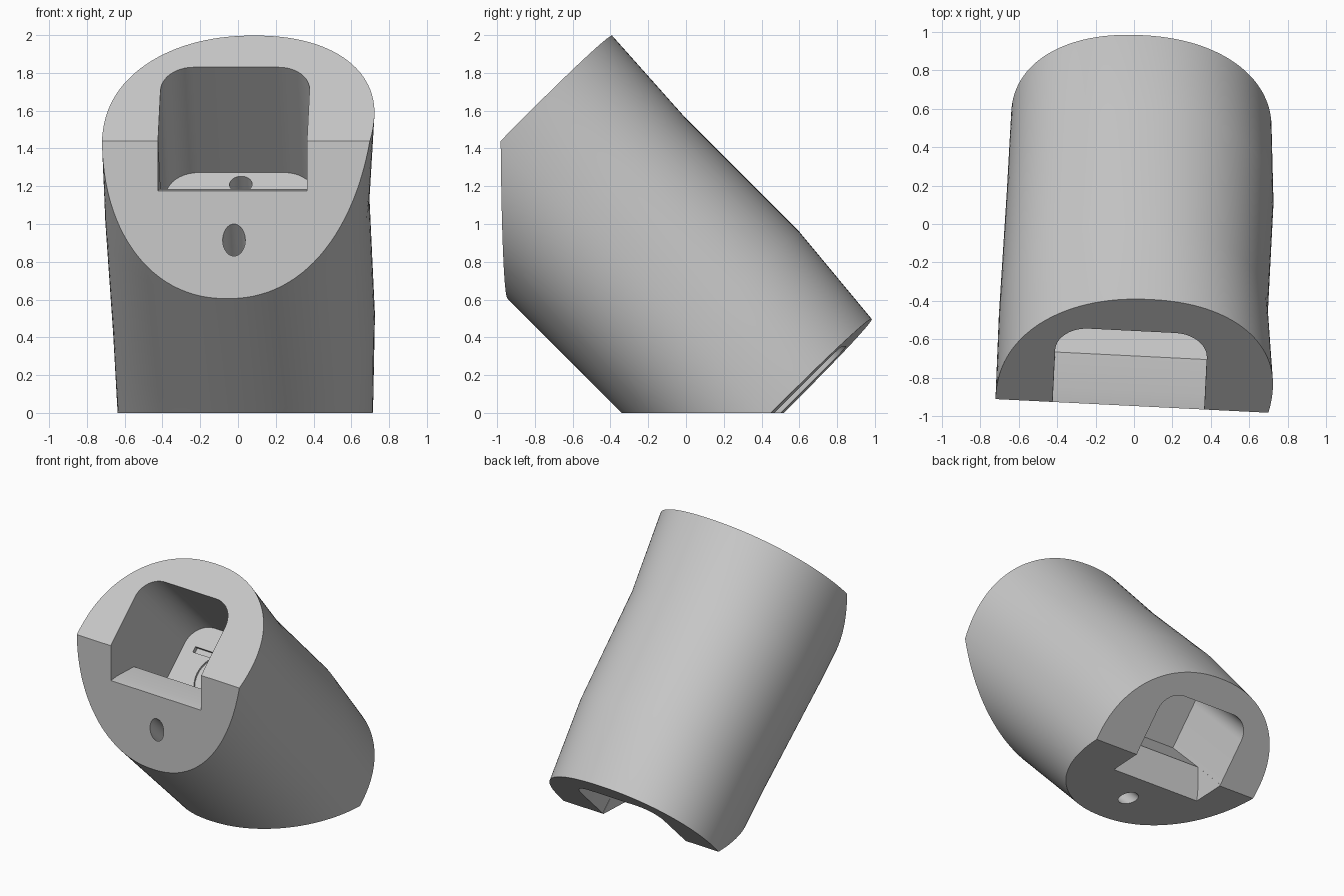
import bpy, bmesh, math
from mathutils import Matrix, Vector

cube = bpy.data.objects.get("Cube")
if cube:
    bpy.data.objects.remove(cube, do_unlink=True)

YAW = Matrix.Rotation(-0.05, 4, 'Z')
MID = 0.95          # mirror position along the leaning axis
CX = 0.018          # centre line of the upper openings

grey = bpy.data.materials.new("plain_grey")
grey.use_nodes = True
grey.diffuse_color = (0.58, 0.58, 0.58, 1)
grey.node_tree.nodes["Principled BSDF"].inputs["Base Color"].default_value = (0.58, 0.58, 0.58, 1)


def place(x, p, t):
    """x across, p up-and-back across the tilt, t up-and-forward along it."""
    return Vector((x, (p - t) / 2, (p + t) / 2))


def loft(bm, rings):
    """Closed solid through rings of equal point count."""
    loops = [[bm.verts.new(co) for co in ring] for ring in rings]
    for a, b in zip(loops, loops[1:]):
        for i in range(len(a)):
            j = (i + 1) % len(a)
            bm.faces.new((a[i], a[j], b[j], b[i]))
    bm.faces.new(loops[0][::-1])
    bm.faces.new(loops[-1])


def finish(bm, name):
    bmesh.ops.recalc_face_normals(bm, faces=bm.faces)
    bm.transform(YAW)
    mesh = bpy.data.meshes.new(name)
    bm.to_mesh(mesh)
    bm.free()
    mesh.materials.append(grey)
    ob = bpy.data.objects.new(name, mesh)
    bpy.context.collection.objects.link(ob)
    return ob


def prism(name, outline, t0, t1):
    """Extrude an (x, p) outline along the tilt."""
    bm = bmesh.new()
    loft(bm, [[place(x, p, t) for x, p in outline] for t in (t0, t1)])
    return finish(bm, name)


def circle(x, p, r, n=40):
    k = math.sqrt(2)
    return [(x + r * math.cos(i * math.tau / n), p + k * r * math.sin(i * math.tau / n))
            for i in range(n)]


def arch(cx, half, low, high, r, n=10):
    """Square at the bottom, rounded at the two top corners."""
    k = math.sqrt(2)
    pts = [(cx - half, low), (cx + half, low)]
    for side in (1, -1):
        for i in range(n + 1):
            a = math.pi / 2 * (i / n if side > 0 else 1 - i / n)
            pts.append((cx + side * (half - r + r * math.cos(a)),
                        high - k * r * (1 - math.sin(a))))
    return pts


def sill(name, cx, half, mirrored):
    """Wedge that lowers the front of a pocket to a nearly level sill."""
    bm = bmesh.new()
    rings = []
    for x in (cx - half, cx + half):
        ring = []
        for y, z in ((-0.67, 1.185), (-0.87, 1.185), (-0.96, 1.173), (-1.2, 1.173),
                     (-1.2, 1.75), (-0.6, 1.2)):
            if mirrored:
                y, z = z - MID, y + MID
            ring.append((x, y, z))
        rings.append(ring)
    loft(bm, rings)
    return finish(bm, name)


def soft(v):
    """Slightly squared circle component."""
    return math.copysign(abs(v) ** 0.92, v)


# Leaning body: centre x, half width, skew, top p, position t
bm = bmesh.new()
sections = [(0.012, 0.678, -0.02, 1.48, -0.485), (0.025, 0.694, 0.0, 1.56, 0.36),
            (0.02, 0.697, 0.03, 1.56, 1.56), (0.045, 0.715, 0.06, 1.61, 2.385)]
rings = []
for cx, half, skew, top, t in sections:
    mid, ph = (top - 0.34) / 2, (top + 0.34) / 2
    ring = []
    for i in range(112):
        a = i * math.tau / 112
        c, s = soft(math.cos(a)), soft(math.sin(a))
        ring.append(place(cx + half * c + skew * s, mid + ph * s, t))
    rings.append(ring)
loft(bm, rings)
bmesh.ops.recalc_face_normals(bm, faces=bm.faces)

# Upright front face and level base
for co, no in (((0, -0.945, 0), (0, -1, 0)), ((0, 0, 0), (0, 0, -1))):
    bmesh.ops.bisect_plane(bm, geom=bm.verts[:] + bm.edges[:] + bm.faces[:], dist=1e-5,
                           plane_co=co, plane_no=no, clear_outer=True)
    edges = [e for e in bm.edges if e.is_boundary]
    bmesh.ops.holes_fill(bm, edges=edges, sides=0)
body = finish(bm, "body")

# Pockets with sills; the lower one is a little smaller
cutters = [
    prism("upper_pocket", arch(CX, 0.395, 0.5, 1.275, 0.17), 1.27, 2.7),
    sill("upper_sill", CX, 0.394, False),
    prism("lower_pocket", arch(-0.015, 0.36, 0.5, 1.19, 0.15), 0.6, -0.8),
    sill("lower_sill", -0.015, 0.359, True),
]
# Drilled holes
cutters.append(prism("long_hole", circle(0.026, -0.03, 0.06), -1, 3))
cutters.append(prism("link_hole", circle(CX, 1.15, 0.06), 0.4, 1.5))
# Shallow round recess and slot in the pocket end wall
cutters.append(prism("round_recess", circle(CX, 0.79, 0.19), 1.25, 1.4))
cutters.append(prism("slot", [(CX - 0.3, 0.98), (CX - 0.15, 0.98),
                              (CX - 0.15, 1.04), (CX - 0.3, 1.04)], 1.23, 1.4))

bpy.ops.object.select_all(action='DESELECT')
body.select_set(True)
bpy.context.view_layer.objects.active = body
for cutter in cutters:
    cutter.hide_render = True
    mod = body.modifiers.new(cutter.name, 'BOOLEAN')
    mod.operation = 'DIFFERENCE'
    mod.solver = 'EXACT'
    mod.object = cutter
    bpy.ops.object.modifier_apply(modifier=mod.name)
    bpy.data.objects.remove(cutter, do_unlink=True)

bpy.ops.object.shade_smooth_by_angle(angle=math.radians(30))
